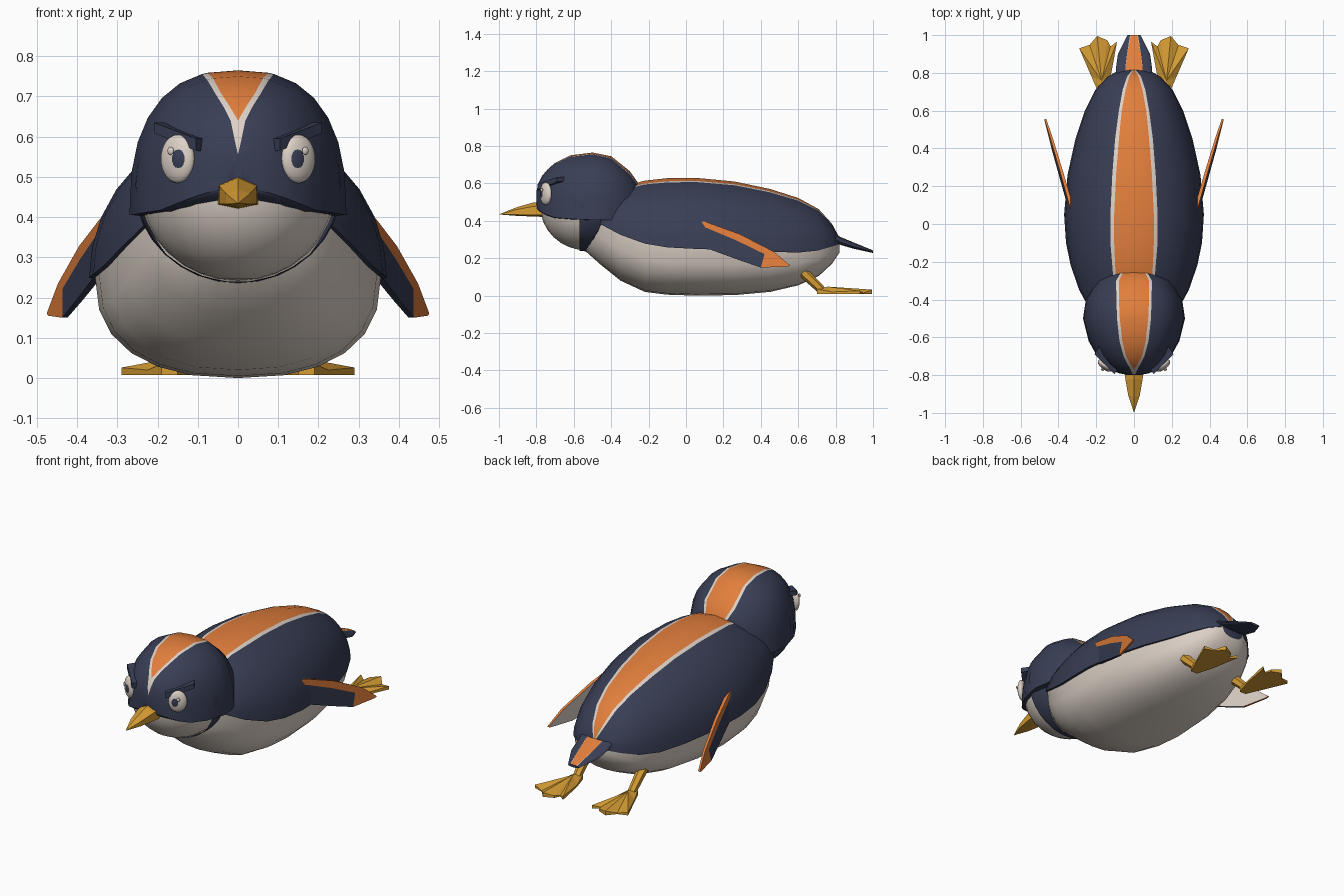
import bpy, bmesh
from math import sin, cos, acos, pi, radians
from mathutils import Matrix, Vector

old = bpy.data.objects.get("Cube")
if old:
    bpy.data.objects.remove(old, do_unlink=True)


def material(name, rgb):
    m = bpy.data.materials.new(name)
    m.use_nodes = True
    m.diffuse_color = (*rgb, 1)
    m.node_tree.nodes["Principled BSDF"].inputs["Base Color"].default_value = (*rgb, 1)
    return m


MATS = [material("navy", (0.04, 0.048, 0.09)),
        material("orange", (0.76, 0.21, 0.045)),
        material("cream", (0.72, 0.64, 0.57)),
        material("gold", (0.68, 0.34, 0.035))]
NAVY, ORANGE, CREAM, GOLD = range(4)


def finish(bm, name, smooth=True, mirror=True):
    """Turn a bmesh into an object, mirrored across x = 0 if asked."""
    bmesh.ops.remove_doubles(bm, verts=bm.verts, dist=0.0005)
    bmesh.ops.recalc_face_normals(bm, faces=bm.faces)
    me = bpy.data.meshes.new(name)
    bm.to_mesh(me)
    bm.free()
    for m in MATS:
        me.materials.append(m)
    if smooth:
        me.shade_smooth()
        me.set_sharp_from_angle(angle=radians(42))
    else:
        me.shade_flat()
    ob = bpy.data.objects.new(name, me)
    bpy.context.scene.collection.objects.link(ob)
    if mirror:
        ob.modifiers.new("Mirror", 'MIRROR')
    return ob


def face(bm, verts, mat):
    f = bm.faces.new(verts)
    f.material_index = mat


def half_ring(ring, n_up, n_low, inset, k=6):
    """Half section: stripe edges on top, widest at mid, belly below."""
    y, top, mid, bottom, hw, a, b = ring
    a, b = min(a, hw * 0.5), min(b, hw * 0.6)
    pts = [(0, top)]
    for x in (a, b):
        pts.append((x, mid + (top - mid) * (1 - (x / hw) ** n_up) ** (1 / n_up)))
    start = acos((b / hw) ** (n_up / 2))
    for i in range(1, k + 1):
        t = start * (1 - i / k)
        pts.append((hw * cos(t) ** (2 / n_up), mid + (top - mid) * sin(t) ** (2 / n_up)))
    for i in range(k + 1):
        t = pi / 2 * i / k
        pts.append((hw * inset * max(cos(t), 0) ** (2 / n_low),
                    mid - (mid - bottom) * sin(t) ** (2 / n_low)))
    return [Vector((x, y, z)) for x, z in pts]


def striped_loft(name, rings, low_mat, n_up=2.0, n_low=2.4, inset=0.96):
    bm = bmesh.new()
    rows = [[bm.verts.new(p) for p in half_ring(r, n_up, n_low, inset)] for r in rings]
    lip = 9
    for r, s in zip(rows, rows[1:]):
        for i in range(len(r) - 1):
            mat = ORANGE if i == 0 else CREAM if i == 1 else NAVY if i < lip else low_mat
            face(bm, (r[i], r[i + 1], s[i + 1], s[i]), mat)
    for row in (rows[0], rows[-1]):
        face(bm, row, NAVY)
    return finish(bm, name)


def ellipsoid(name, centre, radii, mat, turn=0, mirror=True, cut_y=None):
    bm = bmesh.new()
    mtx = Matrix.Translation(centre) @ Matrix.Rotation(turn, 4, 'Z') @ Matrix.Diagonal((*radii, 1))
    bmesh.ops.create_uvsphere(bm, u_segments=28, v_segments=16, radius=1, matrix=mtx)
    if cut_y is not None:
        bmesh.ops.bisect_plane(bm, geom=bm.verts[:] + bm.edges[:] + bm.faces[:],
                               plane_co=(0, cut_y, 0), plane_no=(0, -1, 0), clear_outer=True)
    for f in bm.faces:
        f.material_index = mat
    return finish(bm, name, mirror=mirror)


# Body: y, top, mid, bottom, half width, stripe half width, border half width
striped_loft("body", [
    (-.56, .36, .34, .28, .08, .03, .04),
    (-.54, .42, .39, .24, .15, .07, .08),
    (-.45, .52, .378, .16, .235, .08, .095),
    (-.35, .58, .325, .08, .29, .09, .105),
    (-.22, .615, .278, .02, .335, .1, .115),
    (-.1, .628, .258, .005, .36, .105, .125),
    (.05, .63, .25, 0, .37, .105, .125),
    (.26, .61, .243, .003, .352, .095, .115),
    (.45, .57, .235, .02, .31, .08, .1),
    (.6, .522, .23, .055, .26, .065, .08),
    (.71, .462, .242, .105, .205, .045, .06),
    (.78, .385, .262, .17, .14, .025, .037),
    (.82, .31, .275, .23, .07, 0, .005)], CREAM)

# Head cap with crest stripe, then the throat and the collar behind it
striped_loft("head_cap", [(y, top, mid, mid - .004, hw, a, b) for y, top, mid, hw, a, b in [
    (-.8, .555, .47, .03, 0, 0),
    (-.79, .6, .46, .08, 0, .01),
    (-.77, .64, .445, .125, 0, .018),
    (-.74, .675, .43, .162, .02, .035),
    (-.7, .71, .417, .195, .042, .055),
    (-.62, .75, .41, .24, .062, .077),
    (-.5, .765, .405, .27, .075, .09),
    (-.4, .745, .405, .255, .08, .093),
    (-.3, .665, .42, .195, .08, .095),
    (-.24, .58, .45, .1, .07, .085)]], NAVY, n_up=2.5)
ellipsoid("throat", (0, -.53, .48), (.247, .25, .238), CREAM, mirror=False)
ellipsoid("collar", (0, -.53, .48), (.258, .255, .244), NAVY, mirror=False, cut_y=-.57)

# Tail
striped_loft("tail", [
    (.74, .36, .335, .31, .1, .045, .046),
    (.83, .312, .285, .27, .095, .045, .046),
    (.9, .283, .262, .25, .085, .036, .037),
    (1, .242, .235, .228, .035, .02, .021)], NAVY)

# Wings: rows of upper edge, trim edge and lower edge as (y, z)
bm = bmesh.new()
stations = [((-.05, .4), (-.05, .37), (0, .27)),
            ((.1, .397), (.11, .362), (.12, .25)),
            ((.29, .328), (.27, .295), (.27, .195)),
            ((.47, .235), (.42, .222), (.4, .15)),
            ((.556, .162), (.552, .158), (.54, .155))]


def wing_point(y, z, depth):
    return bm.verts.new((.35 + .25 * (y - .1) + .08 * (.3 - z) - depth, y, z))


outer = [[wing_point(y, z, 0) for y, z in s] for s in stations]
inner = [[wing_point(y, z, .022 - .003 * i) for y, z in s] for i, s in enumerate(stations)]
for i in range(len(stations) - 1):
    o, p, q, r = outer[i], outer[i + 1], inner[i], inner[i + 1]
    tip = i == len(stations) - 2
    for k in (0, 1):
        face(bm, (o[k], o[k + 1], p[k + 1], p[k]), ORANGE if tip or k == 0 else NAVY)
        face(bm, (q[k], r[k], r[k + 1], q[k + 1]), CREAM)
    face(bm, (o[0], p[0], r[0], q[0]), ORANGE)
    face(bm, (o[2], q[2], r[2], p[2]), ORANGE if tip else NAVY)
for o, q in ((outer[0], inner[0]), (outer[-1], inner[-1])):
    face(bm, o + q[::-1], ORANGE)
finish(bm, "wings")

# Beak: tapering hexagonal sections ending in a point
bm = bmesh.new()
section = [(0, 1), (1, .45), (1, -.75), (0, -1), (-1, -.75), (-1, .45)]
rows = [[bm.verts.new((x * w, y, zc + z * h)) for x, z in section]
        for y, zc, w, h in [(-.76, .463, .05, .042), (-.82, .46, .046, .037),
                            (-.91, .449, .03, .022)]]
for r, s in zip(rows, rows[1:]):
    for i in range(6):
        face(bm, (r[i], r[i - 1], s[i - 1], s[i]), GOLD)
point = bm.verts.new((0, -1, .434))
for i in range(6):
    face(bm, (rows[-1][i], rows[-1][i - 1], point), GOLD)
face(bm, rows[0], GOLD)
finish(bm, "beak", smooth=False, mirror=False)

# Eyes: white, iris and highlight stacked along the surface direction
turn = radians(33)
out = Vector((sin(turn), -cos(turn), 0))
eye = Vector((.15, -.75, .545))
ellipsoid("eye_whites", eye, (.048, .022, .06), CREAM, turn)
ellipsoid("irises", eye + out * .013 + Vector((-.008, 0, 0)), (.03, .014, .038), NAVY, turn)
ellipsoid("eye_highlights", eye + out * .025 + Vector((.004, 0, .02)), (.009, .005, .01), CREAM, turn)

# Brows: slanted blocks from the inner to the outer end
bm = bmesh.new()
ends = []
for centre, h in (((.093, -.778, .58), .015), ((.198, -.672, .622), .013)):
    c = Vector(centre)
    ends.append([bm.verts.new(c + out * d + Vector((0, 0, z)))
                 for d, z in ((.02, h), (.02, -h), (-.03, -h), (-.03, h))])
for i in range(4):
    face(bm, (ends[0][i], ends[0][i - 1], ends[1][i - 1], ends[1][i]), NAVY)
for e in ends:
    face(bm, e, NAVY)
finish(bm, "brows", smooth=False)

# Webbed feet: a ridged fan from the ankle over a flat sole
bm = bmesh.new()
outline = [(.15, .7, .035), (.12, .8, .02), (.09, .965, .026), (.125, .94, .014),
           (.14, .972, .02), (.195, .995, .032), (.235, .948, .014), (.29, .93, .026),
           (.225, .78, .02), (.19, .7, .035)]
top = [bm.verts.new(p) for p in outline]
sole = [bm.verts.new((x, y, .008)) for x, y, z in outline]
ankle = bm.verts.new((.172, .76, .048))
for i in range(len(top)):
    face(bm, (top[i], top[i - 1], ankle), GOLD)
    face(bm, (top[i - 1], top[i], sole[i], sole[i - 1]), GOLD)
face(bm, sole, GOLD)
finish(bm, "feet", smooth=False)

# Legs
bm = bmesh.new()
a, b = Vector((.17, .6, .15)), Vector((.17, .73, .025))
mtx = Matrix.Translation((a + b) / 2) @ (b - a).to_track_quat('Z', 'Y').to_matrix().to_4x4()
bmesh.ops.create_cone(bm, cap_ends=True, segments=6, radius1=.03, radius2=.022,
                      depth=(b - a).length, matrix=mtx)
for f in bm.faces:
    f.material_index = GOLD
finish(bm, "legs", smooth=False)
